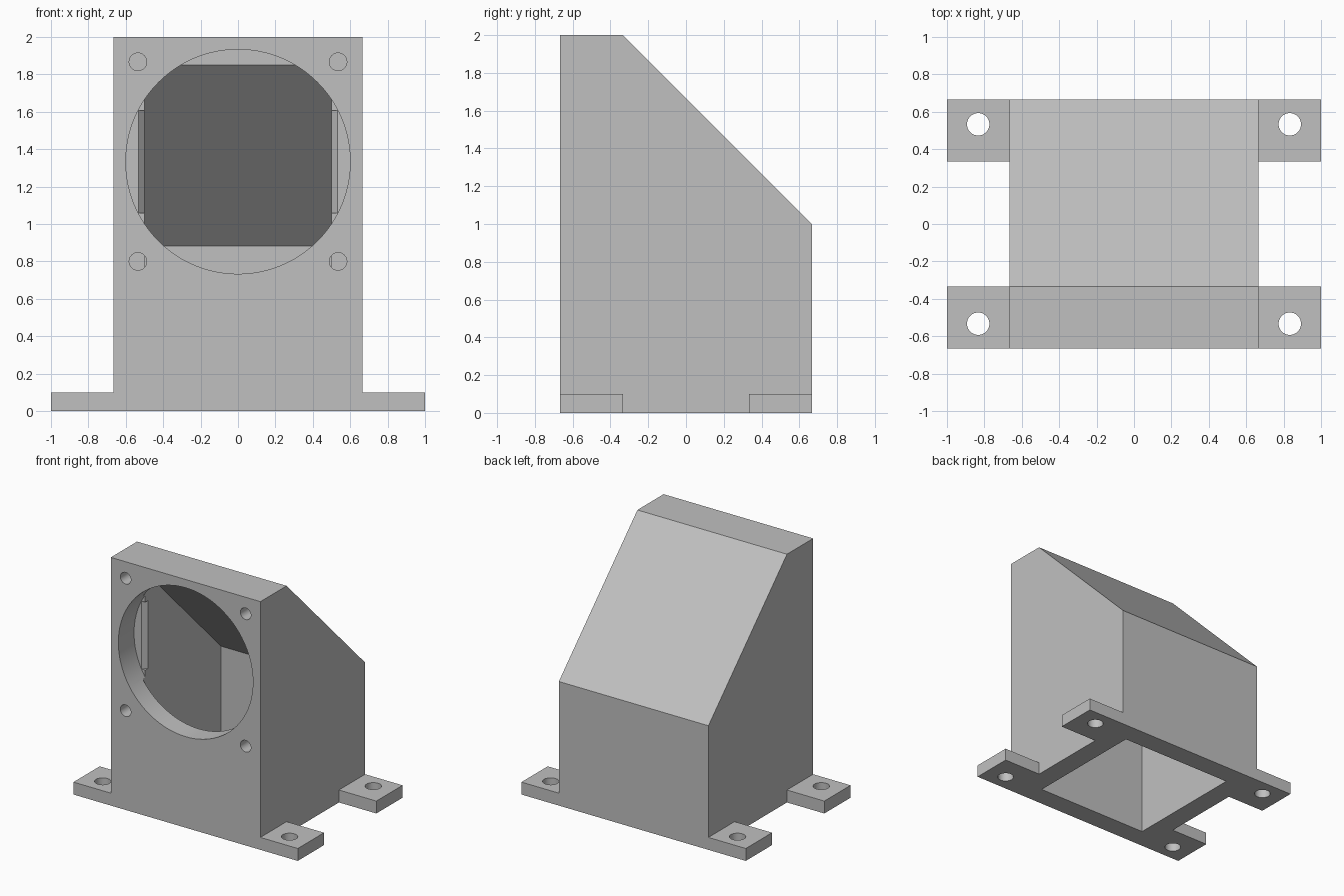
import bpy, bmesh, math
from mathutils import Matrix

if "Cube" in bpy.data.objects:
    bpy.data.objects.remove(bpy.data.objects["Cube"])

grey = bpy.data.materials.new("plain grey")
grey.diffuse_color = (0.53, 0.53, 0.53, 1)
grey.use_nodes = True
grey.node_tree.nodes["Principled BSDF"].inputs["Base Color"].default_value = grey.diffuse_color


def make_object(name, bm, cutter=False):
    bmesh.ops.recalc_face_normals(bm, faces=bm.faces)
    mesh = bpy.data.meshes.new(name)
    bm.to_mesh(mesh)
    bm.free()
    mesh.materials.append(grey)
    obj = bpy.data.objects.new(name, mesh)
    bpy.context.collection.objects.link(obj)
    obj.hide_render = cutter
    return obj


def side_prism(name, profile, half_width, cutter=False):
    """Extrude a (y, z) outline along x."""
    bm = bmesh.new()
    face = bm.faces.new([bm.verts.new((-half_width, y, z)) for y, z in profile])
    ext = bmesh.ops.extrude_face_region(bm, geom=[face])
    verts = [v for v in ext["geom"] if isinstance(v, bmesh.types.BMVert)]
    bmesh.ops.translate(bm, verts=verts, vec=(2 * half_width, 0, 0))
    return make_object(name, bm, cutter)


def box(name, low, high):
    bm = bmesh.new()
    bmesh.ops.create_cube(bm, size=1)
    for v in bm.verts:
        v.co = [(a + b) / 2 + c * (b - a) for a, b, c in zip(low, high, v.co)]
    return make_object(name, bm)


def drill(name, centre, radius, depth, along_y=False, sides=32):
    bm = bmesh.new()
    turn = Matrix.Rotation(math.pi / 2, 4, "X") if along_y else Matrix()
    bmesh.ops.create_cone(bm, cap_ends=True, segments=sides, radius1=radius,
                          radius2=radius, depth=depth,
                          matrix=Matrix.Translation(centre) @ turn)
    return make_object(name, bm, True)


def combine(target, others, operation):
    for other in others:
        mod = target.modifiers.new(other.name, "BOOLEAN")
        mod.operation, mod.solver, mod.object = operation, "EXACT", other
        bpy.context.view_layer.objects.active = target
        bpy.ops.object.modifier_apply(modifier=mod.name)
        bpy.data.objects.remove(other)


W = 2 / 3        # half width and half depth of the housing
F = 1 / 3

# Sloped housing
housing = side_prism("housing", [(-W, 0), (W, 0), (W, 1), (-F, 2), (-W, 2)], W)

# Four mounting feet, overlapping into the walls
feet = []
for sx in (-1, 1):
    for sy in (-1, 1):
        xs, ys = sorted((sx * 0.6, sx)), sorted((sy * F, sy * W))
        feet.append(box("foot", (xs[0], ys[0], 0), (xs[1], ys[1], 0.1)))
combine(housing, feet, "UNION")

# Inner duct, open underneath, with a sloped ceiling
duct = side_prism("duct_cutter", [(-0.5, -0.1), (0.5, -0.1), (0.5, 0.883),
                                  (-0.467, 1.85), (-0.5, 1.85)], 0.5, True)

# Small bevels where the round opening meets the duct sides
bm = bmesh.new()
bottom = [bm.verts.new((x, y, 1.06)) for x, y in
          ((-0.533, -0.48), (-0.533, -0.467), (-0.5, -0.433),
           (0.5, -0.433), (0.533, -0.467), (0.533, -0.48))]
ext = bmesh.ops.extrude_face_region(bm, geom=[bm.faces.new(bottom)])
bmesh.ops.translate(bm, vec=(0, 0, 0.547),
                    verts=[v for v in ext["geom"] if isinstance(v, bmesh.types.BMVert)])
bevel = make_object("bevel_cutter", bm, True)

# Round front opening
opening = drill("opening_cutter", (0, -0.617, 4 / 3), 0.6, 0.3, True, 96)

# Front screw holes and foot bolt holes
holes = []
for sx in (-1, 1):
    for z, depth in ((0.8, 0.2), (1.867, 0.16)):
        holes.append(drill("screw_cutter", (sx * 0.535, -W + depth / 2 - 0.05, z),
                           0.047, depth + 0.1, True))
    for sy in (-1, 1):
        holes.append(drill("bolt_cutter", (sx * 0.833, sy * 0.533, 0.05), 0.06, 0.3))
combine(housing, [duct, bevel, opening] + holes, "DIFFERENCE")

# Flat walls, smooth round holes
housing.select_set(True)
bpy.context.view_layer.objects.active = housing
bpy.ops.object.shade_smooth_by_angle(angle=math.radians(30))
